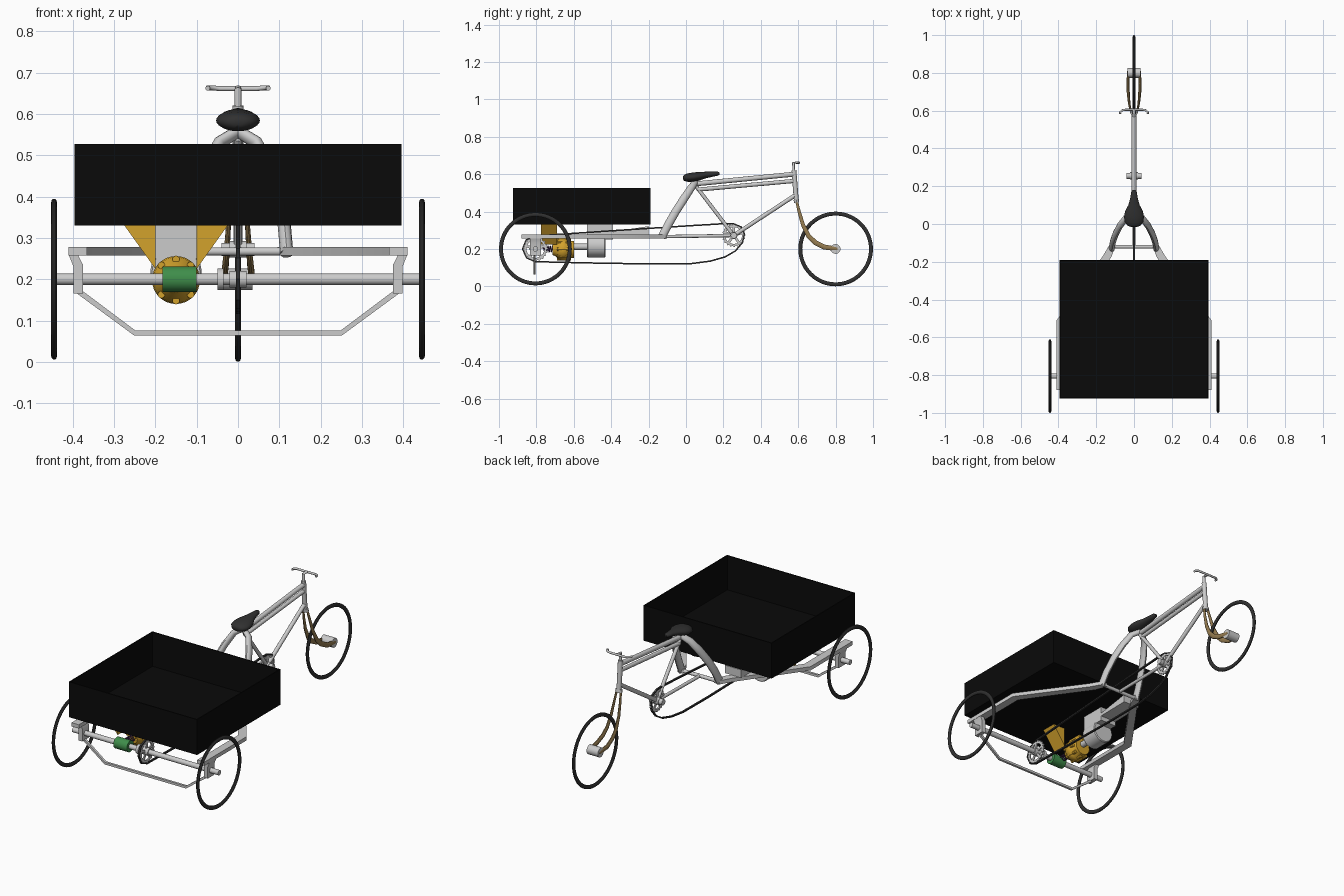
import bpy, bmesh
from math import sin, cos, pi, radians, sqrt
from mathutils import Vector

if "Cube" in bpy.data.objects:
    bpy.data.objects.remove(bpy.data.objects["Cube"])

X, Y, Z = Vector((1, 0, 0)), Vector((0, 1, 0)), Vector((0, 0, 1))
Q = sqrt(2)


def mat(name, c):
    m = bpy.data.materials.new(name)
    m.diffuse_color = (*c, 1)
    m.use_nodes = True
    m.node_tree.nodes["Principled BSDF"].inputs["Base Color"].default_value = m.diffuse_color
    return m


BLACK = mat("black", (0.003, 0.003, 0.003))
RUBBER = mat("rubber", (0.03, 0.03, 0.03))
YELLOW = mat("yellow", (0.65, 0.36, 0.025))
GREEN = mat("green", (0.05, 0.27, 0.07))
BROWN = mat("brown", (0.3, 0.2, 0.08))
PURPLE = mat("purple", (0.08, 0.03, 0.12))


def finish(name, bm, m=None):
    bmesh.ops.recalc_face_normals(bm, faces=bm.faces)
    me = bpy.data.meshes.new(name)
    bm.to_mesh(me)
    bm.free()
    if m:
        me.materials.append(m)
    ob = bpy.data.objects.new(name, me)
    bpy.context.collection.objects.link(ob)
    return ob


def sweep(name, pts, r, m=None, n=12, ref=X, closed=False):
    """Tube along pts; r is a radius, an (across, up) pair, or a list of pairs."""
    bm = bmesh.new()
    P = [Vector(p) for p in pts]
    k = len(P)
    rings = []
    for i, p in enumerate(P):
        a, b = (P[i - 1], P[(i + 1) % k]) if closed else (P[max(i - 1, 0)], P[min(i + 1, k - 1)])
        t = (b - a).normalized()
        s = ref if abs(t.dot(ref)) < 0.95 else Y
        s = (s - t * s.dot(t)).normalized()
        u = t.cross(s)
        rr = r[i] if isinstance(r, list) else r
        ra, rb = rr if isinstance(rr, tuple) else (rr, rr)
        off = pi / 4 if n == 4 else 0
        f = Q if n == 4 else 1
        rings.append([bm.verts.new(p + s * ra * f * cos(off + 2 * pi * j / n) + u * rb * f * sin(off + 2 * pi * j / n))
                      for j in range(n)])
    for i in range(k if closed else k - 1):
        A, B = rings[i], rings[(i + 1) % k]
        for j in range(n):
            bm.faces.new((A[j], A[(j + 1) % n], B[(j + 1) % n], B[j]))
    if not closed:
        bm.faces.new(rings[0])
        bm.faces.new(rings[-1])
    return finish(name, bm, m)


def prism(name, poly, vec, m=None):
    bm = bmesh.new()
    f = bm.faces.new([bm.verts.new(p) for p in poly])
    g = bmesh.ops.extrude_face_region(bm, geom=[f])["geom"]
    bmesh.ops.translate(bm, vec=vec, verts=[v for v in g if isinstance(v, bmesh.types.BMVert)])
    return finish(name, bm, m)


def box(name, a, b, m=None):
    return prism(name, [(a[0], a[1], a[2]), (b[0], a[1], a[2]), (b[0], b[1], a[2]), (a[0], b[1], a[2])],
                 (0, 0, b[2] - a[2]), m)


def circle(c, r, n, x=0):
    return [(x, c[0] + r * cos(2 * pi * i / n), c[1] + r * sin(2 * pi * i / n)) for i in range(n)]


def sprocket(name, c, x, r, teeth):
    bm = bmesh.new()
    n = teeth * 4
    loops = []
    for dx in (-0.004, 0.004):
        for inner in (0, 1):
            loops.append([bm.verts.new((x + dx, c[0] + q * cos(2 * pi * i / n), c[1] + q * sin(2 * pi * i / n)))
                          for i in range(n) for q in [r * 0.72 if inner else (r if i % 4 < 2 else r * 0.9)]])
    for A, B in ((0, 1), (1, 3), (3, 2), (2, 0)):
        for i in range(n):
            j = (i + 1) % n
            bm.faces.new((loops[A][i], loops[A][j], loops[B][j], loops[B][i]))
    finish(name, bm)
    for i in range(5):
        a = 2 * pi * i / 5 + pi / 2
        sweep(name + "_spoke", [(x, *c), (x, c[0] + r * .76 * cos(a), c[1] + r * .76 * sin(a))], (0.003, 0.007), n=4)
    sweep(name + "_hub", [(x - .02, *c), (x + .02, *c)], 0.02, n=20)


# wheels
REAR, FRONT, CRANK = (-0.805, 0.2), (0.8, 0.2), (0.255, 0.272)
for x in (-0.445, 0.445):
    sweep("rear_wheel", circle(REAR, 0.184, 64, x), (0.0075, 0.011), RUBBER, 10, closed=True)
sweep("front_wheel", circle(FRONT, 0.189, 64), (0.0075, 0.011), RUBBER, 10, closed=True)
sweep("front_hub", [(-0.035, *FRONT), (0.035, *FRONT)], 0.026, n=24)

# cargo box, open at the top
bx = box("cargo_floor", (-0.395, -0.925, 0.33), (0.395, -0.19, 0.336), BLACK)
for s in (-1, 1):
    box("cargo_side_wall", (s * 0.395, -0.925, 0.33), (s * 0.389, -0.19, 0.527), BLACK)
for y in (-0.925, -0.196):
    box("cargo_end_wall", (-0.389, y, 0.33), (0.389, y + 0.006, 0.527), BLACK)

# rear axle with coupling, collar and lower brace
sweep("rear_axle", [(-0.45, *REAR), (0.45, *REAR)], 0.014, n=20)
sweep("coupling", [(-0.183, *REAR), (-0.1, *REAR)], 0.031, GREEN, 28)
sweep("axle_collar", [(-0.05, *REAR), (-0.035, *REAR)], 0.026, n=24)
sweep("lower_brace", [(-0.385, -0.81, 0.17), (-0.25, -0.81, 0.07), (0.25, -0.81, 0.07), (0.385, -0.81, 0.17)],
      0.0065, n=4, ref=Y)

# frame rails, axle clamps and arch legs, mirrored
for s in (-1, 1):
    prism("frame_rail", [(s * x, y, 0.257) for x, y in ((0.41, -0.88), (0.41, -0.51), (0.165, -0.17), (0.13, -0.11),
                         (0.095, -0.11), (0.12, -0.175), (0.365, -0.52), (0.365, -0.88))], (0, 0, 0.021))
    prism("axle_clamp", [(s * x, -0.835, z) for x, z in ((0.375, 0.165), (0.398, 0.165), (0.398, 0.23), (0.41, 0.26),
                         (0.388, 0.26), (0.375, 0.235))], (0, 0.06, 0))
    sweep("arch_leg", [(s * x, y, z) for x, y, z in ((0.118, -0.13, 0.262), (0.112, -0.095, 0.33), (0.098, -0.055, 0.4),
          (0.075, -0.01, 0.47), (0.045, 0.03, 0.53), (0.0, 0.05, 0.558))],
          [(0.016, 0.022)] * 4 + [(0.015, 0.02), (0.014, 0.016)], n=12)
    # fork blade
    sweep("fork_blade", [(s * x, y, z) for x, y, z in ((0.012, 0.59, 0.46), (0.018, 0.605, 0.4), (0.023, 0.625, 0.33),
          (0.027, 0.655, 0.27), (0.03, 0.69, 0.235), (0.033, 0.74, 0.21), (0.03, 0.81, 0.2))],
          [(0.005, 0.007), (0.005, 0.009), (0.006, 0.011), (0.007, 0.013), (0.008, 0.014), (0.008, 0.014), (0.006, 0.012)],
          BROWN, 10)
    # handlebar half
    sweep("handlebar", [(s * x, y, z) for x, y, z in ((0, 0.605, 0.661), (0.045, 0.605, 0.661), (0.062, 0.602, 0.663),
          (0.073, 0.592, 0.663), (0.073, 0.582, 0.662))], 0.006, n=10, ref=Z)

# main frame tubes
sweep("cross_bar", [(-0.12, -0.12, 0.267), (0.12, -0.12, 0.267)], 0.01)
sweep("bottom_tube", [(0, -0.12, 0.266), (0, *CRANK)], 0.009)
sweep("upper_top_tube", [(0, 0.05, 0.548), (0, 0.58, 0.6)], 0.013)
sweep("lower_top_tube", [(0, 0.06, 0.517), (0, 0.582, 0.564)], 0.011)
sweep("seat_tube", [(0, 0.05, 0.54), (0, *CRANK)], 0.01)
sweep("down_tube", [(0, 0.588, 0.49), (0, *CRANK)], 0.011)
sweep("head_tube", [(0, 0.577, 0.62), (0, 0.59, 0.455)], 0.013)
sweep("fork_crown", [(0, 0.589, 0.465), (0, 0.592, 0.448)], (0.02, 0.014))
sweep("stem", [(0, 0.577, 0.6), (0, 0.575, 0.66), (0, 0.605, 0.661)], 0.008)
sweep("crank_axle", [(-0.04, *CRANK), (0.04, *CRANK)], 0.016, n=20)

# seat
sweep("seat", [(0, -0.016, 0.58), (0, -0.01, 0.58), (0, 0.01, 0.581), (0, 0.04, 0.584), (0, 0.07, 0.589),
               (0, 0.1, 0.595), (0, 0.14, 0.6), (0, 0.17, 0.603), (0, 0.18, 0.604)],
      [(0.015, 0.008), (0.033, 0.016), (0.049, 0.023), (0.053, 0.025), (0.046, 0.023), (0.03, 0.018),
       (0.019, 0.014), (0.015, 0.011), (0.006, 0.005)], RUBBER, 24)

# drive: sprockets and sagging chain
sprocket("rear_sprocket", REAR, 0.0, 0.066, 20)
sprocket("chainring", CRANK, 0.0, 0.062, 20)
chain = [(-0.8, 0.27), (-0.4, 0.297), (0.0, 0.323), (0.2, 0.335), (0.255, 0.334), (0.295, 0.318), (0.312, 0.28),
         (0.302, 0.235), (0.265, 0.19), (0.21, 0.158), (0.13, 0.135), (0.03, 0.122), (-0.2, 0.12), (-0.5, 0.125),
         (-0.805, 0.132), (-0.852, 0.152), (-0.874, 0.2), (-0.855, 0.248)]
sweep("chain", [(0, y, z) for y, z in chain], (0.005, 0.004), RUBBER, 4, closed=True)

# motor, gearbox, shaft and spring under the cargo box
MX = -0.15


def turned(name, prof, z, m=None, n=32):
    return sweep(name, [(MX, y, z) for y, _ in prof], [(r, r) for _, r in prof], m, n)


turned("motor", [(-0.53, 0.058), (-0.525, 0.062), (-0.435, 0.062), (-0.43, 0.058)], 0.217)
turned("drive_shaft", [(-0.62, 0.017), (-0.52, 0.017)], 0.212, n=20)
turned("gearbox", [(-0.715, 0.03), (-0.7, 0.035), (-0.68, 0.055), (-0.66, 0.058), (-0.645, 0.058),
                   (-0.63, 0.047), (-0.6, 0.045)], 0.198, YELLOW)
for i in range(8):
    a = pi * i / 4
    p = (MX + 0.05 * cos(a), 0.198 + 0.05 * sin(a))
    sweep("gearbox_bolt", [(p[0], -0.69, p[1]), (p[0], -0.615, p[1])], 0.009, YELLOW, 8)
sweep("spring", [(MX + 0.016 * cos(i * pi / 5), -0.765 + 0.0012 * i, 0.2 + 0.016 * sin(i * pi / 5)) for i in range(46)],
      0.003, PURPLE, 6, ref=Y)
box("motor_mount", (-0.2, -0.53, 0.25), (-0.1, -0.39, 0.33))
prism("motor_arm", [(-0.2, -0.4, 0.275), (-0.2, -0.2, 0.278), (-0.2, -0.2, 0.322), (-0.2, -0.4, 0.29)], (0.1, 0, 0))
for s in (-1, 1):
    prism("gearbox_bracket", [(MX + s * x, -0.775, z) for x, z in ((0.05, 0.33), (0.125, 0.33), (0.05, 0.225))],
          (0, 0.085, 0), YELLOW)

# smooth the round parts, keep the hard edges
bpy.ops.object.select_all(action='SELECT')
bpy.context.view_layer.objects.active = bx
bpy.ops.object.shade_smooth_by_angle(angle=radians(38))
